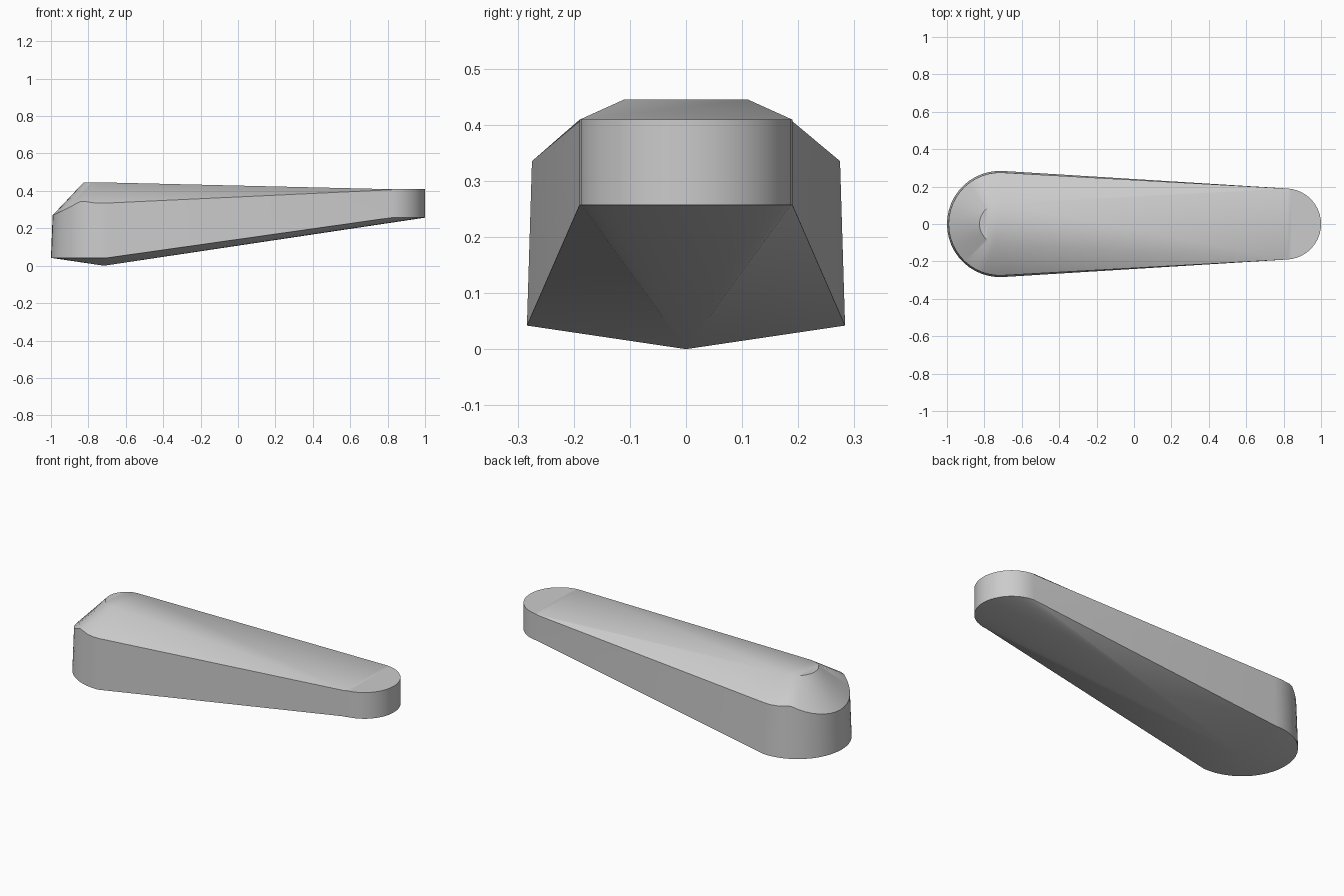
import bpy, bmesh
from math import sin, cos, radians

cube = bpy.data.objects.get("Cube")
if cube:
    bpy.data.objects.remove(cube)

STEPS = 24              # segments in each rounded end
BIG_X, SMALL_X = -0.716, 0.81
SMALL_R = 0.19
TILT = 3.4              # tangent angle of the tapering sides


def shoulder_height(angle):
    """Wall top around the big end: low at the tip, rising to a soft hump."""
    a = abs(angle - 180)
    if a < 64:
        return 0.27 + 0.077 * (a / 64) ** 2
    return 0.347 - 0.012 * min(1, (a - 64) / 16)


def outline(big_r, big_z, small_z):
    """Closed tapered outline: small end arc, then big end arc."""
    points = []
    for i in range(STEPS + 1):
        a = -90 + TILT + (180 - 2 * TILT) * i / STEPS
        points.append((SMALL_X + SMALL_R * cos(radians(a)),
                       SMALL_R * sin(radians(a)), small_z))
    for i in range(STEPS + 1):
        a = 90 - TILT + (180 + 2 * TILT) * i / STEPS
        points.append((BIG_X + big_r * cos(radians(a)),
                       big_r * sin(radians(a)), big_z(a)))
    return points


bm = bmesh.new()
rings = [[bm.verts.new(p) for p in outline(*spec)] for spec in (
    (0.284, lambda a: 0.042, 0.257),    # base edge
    (0.275, shoulder_height, 0.406),    # top of the side wall
    (0.11, lambda a: 0.445, 0.409))]    # edge of the flat crown
n = len(rings[0])

# Side wall and sloping shoulder
for low, high in zip(rings, rings[1:]):
    for i in range(n):
        j = (i + 1) % n
        bm.faces.new((low[i], low[j], high[j], high[i]))

# Shallow pointed underside
apex = bm.verts.new((BIG_X, 0, 0))
for i in range(n):
    bm.faces.new((apex, rings[0][(i + 1) % n], rings[0][i]))

# Crown, in strips across each rounded end and along the middle
top = rings[2]
half = STEPS // 2
for start in (0, STEPS + 1):
    end = start + STEPS
    for k in range(half):
        a, b, c, d = start + k, start + k + 1, end - k - 1, end - k
        bm.faces.new([top[q] for q in ((a, b, d) if b == c else (a, b, c, d))])
bm.faces.new((top[0], top[STEPS], top[STEPS + 1], top[n - 1]))

bmesh.ops.recalc_face_normals(bm, faces=bm.faces)
mesh = bpy.data.meshes.new("tapered_lever")
bm.to_mesh(mesh)
bm.free()
lever = bpy.data.objects.new("tapered_lever", mesh)
bpy.context.collection.objects.link(lever)

grey = bpy.data.materials.new("plain_grey")
grey.use_nodes = True
colour = (0.6, 0.6, 0.6, 1)
grey.diffuse_color = colour
grey.node_tree.nodes["Principled BSDF"].inputs["Base Color"].default_value = colour
mesh.materials.append(grey)

bpy.context.view_layer.objects.active = lever
lever.select_set(True)
bpy.ops.object.shade_smooth_by_angle(angle=radians(38))
